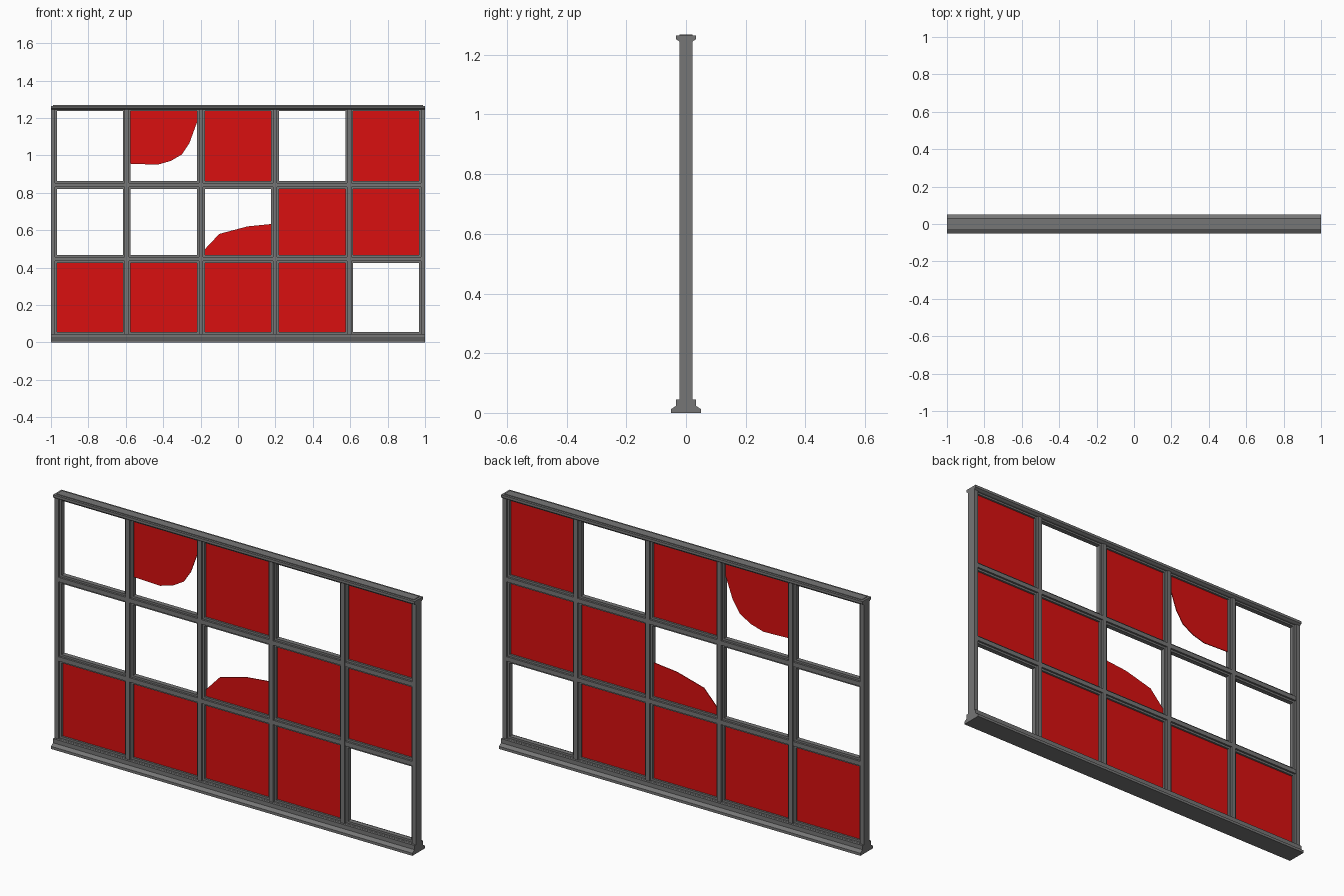
import bpy
import bmesh
from mathutils import Vector

cube = bpy.data.objects.get("Cube")
if cube:
    bpy.data.objects.remove(cube, do_unlink=True)


def material(name, color):
    m = bpy.data.materials.new(name)
    m.use_nodes = True
    m.diffuse_color = color
    m.node_tree.nodes["Principled BSDF"].inputs["Base Color"].default_value = color
    return m


GREY = material("grey frame", (0.18, 0.18, 0.18, 1))
RED = material("red glass", (0.7, 0.005, 0.005, 1))


def prism(name, points, offset, mat):
    """Extrude a closed outline of 3D points along an offset."""
    bm = bmesh.new()
    face = bm.faces.new([bm.verts.new(p) for p in points])
    ext = bmesh.ops.extrude_face_region(bm, geom=[face])
    verts = [v for v in ext["geom"] if isinstance(v, bmesh.types.BMVert)]
    bmesh.ops.translate(bm, verts=verts, vec=Vector(offset))
    bmesh.ops.recalc_face_normals(bm, faces=bm.faces)
    mesh = bpy.data.meshes.new(name)
    bm.to_mesh(mesh)
    bm.free()
    mesh.materials.append(mat)
    obj = bpy.data.objects.new(name, mesh)
    bpy.context.collection.objects.link(obj)
    return obj


def mirrored(half):
    """Complete a (depth, height) half profile across depth."""
    return half + [(-d, h) for d, h in reversed(half)]


DEPTH, LIP, CORE, FLANGE = 0.0225, 0.012, 0.011, 0.021


def bar_profile(depth, left=True, right=True):
    """Rabbeted bar section as (across, depth), with a lip on the chosen sides."""
    r = [(CORE, -depth), (CORE, -LIP), (FLANGE, -LIP),
         (FLANGE, LIP), (CORE, LIP), (CORE, depth)]
    side = r if right else [r[0], r[-1]]
    other = [(-a, d) for a, d in reversed(r)]
    return side + (other if left else [other[0], other[-1]])


# Sill and top cap run the full width
sill = mirrored([(0.05, 0), (0.05, 0.013), (0.033, 0.024), (0.033, 0.045), (0.0225, 0.045)])
cap = mirrored([(0.0225, 1.245), (0.033, 1.252), (0.033, 1.265)])
for name, half in (("sill", sill), ("top_cap", cap)):
    prism(name, [(-1, d, h) for d, h in half], (2, 0, 0), GREY)

# Upright bars
xs = [-1 + CORE, -0.595, -0.198, 0.198, 0.595, 1 - CORE]
for i, x in enumerate(xs):
    section = bar_profile(DEPTH, i > 0, i < 5)
    prism(f"upright_{i}", [(x + a, d, 0.04) for a, d in section], (0, 0, 1.21), GREY)

# Cross rails between the uprights, with lips along sill and cap
zs = [0.035, 0.445, 0.842, 1.257]
for row, z in enumerate(zs):
    section = bar_profile(DEPTH - 0.0005, row > 0, row < 3)
    for col in range(5):
        a, b = xs[col], xs[col + 1]
        prism(f"rail_{row}_{col}", [(a, d * 0.98, z + h) for h, d in section],
              (b - a, 0, 0), GREY)

# Glass panes: F is whole, U and L are broken with the upper or lower piece left
BREAKS = {
    "U": [(-0.595, 0.956), (-0.43, 0.95), (-0.36, 0.97), (-0.30, 1.005),
          (-0.26, 1.065), (-0.22, 1.175), (-0.198, 1.24)],
    "L": [(-0.198, 0.475), (-0.18, 0.495), (-0.1, 0.58), (0.05, 0.62), (0.198, 0.635)],
}
THICK = 0.004
for row, kinds in enumerate(["FFFF-", "--LFF", "-UF-F"]):
    for col, kind in enumerate(kinds):
        if kind == "-":
            continue
        x0, x1, z0, z1 = xs[col], xs[col + 1], zs[row], zs[row + 1]
        if kind == "F":
            outline = [(x0, z0), (x1, z0), (x1, z1), (x0, z1)]
        else:
            edge = z1 if kind == "U" else z0
            outline = BREAKS[kind] + [(x1, edge), (x0, edge)]
        prism(f"pane_{row}_{col}", [(x, -THICK / 2, z) for x, z in outline],
              (0, THICK, 0), RED)
